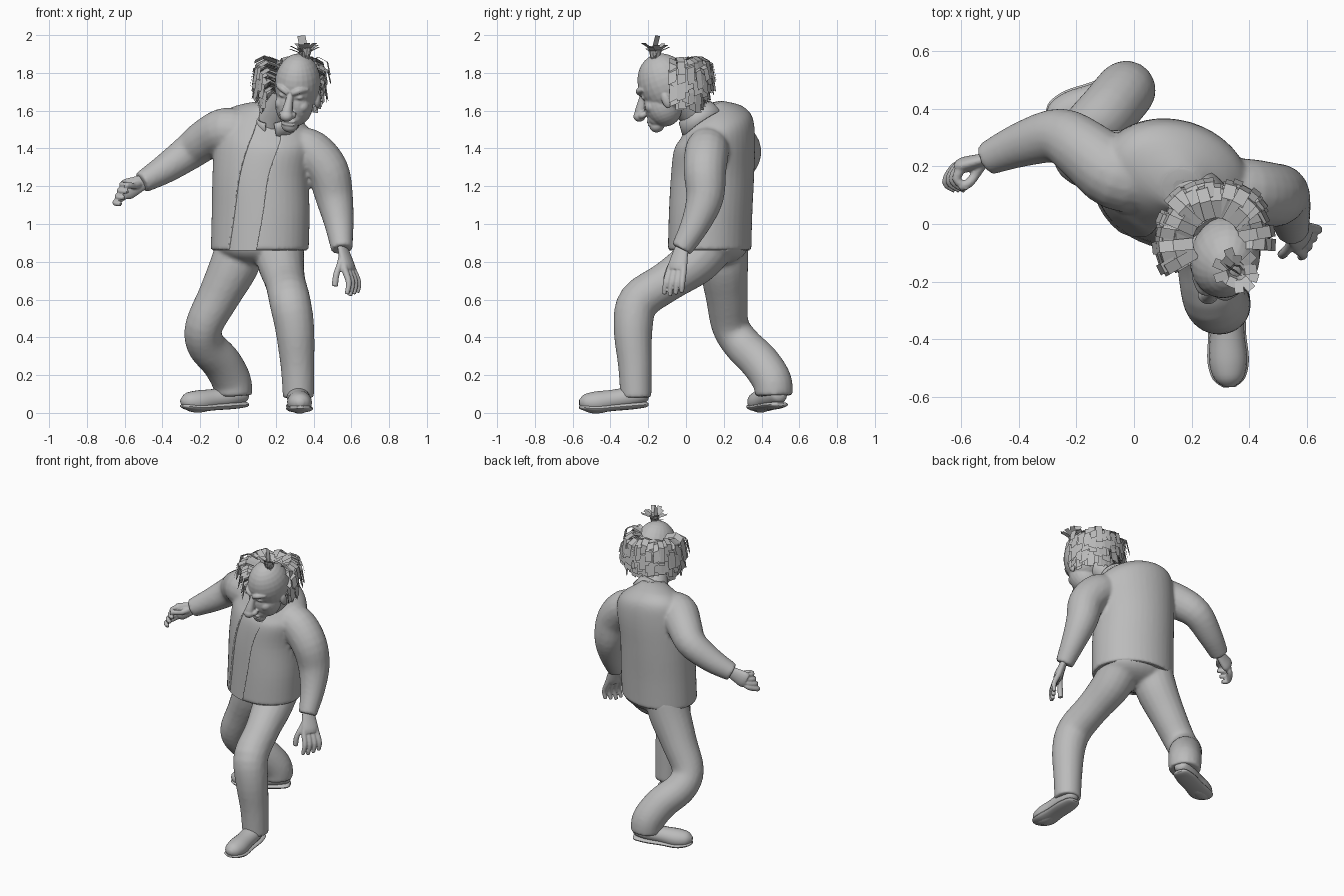
import bpy, bmesh, math, random
from mathutils import Vector, Matrix

random.seed(4)
if "Cube" in bpy.data.objects:
    bpy.data.objects.remove(bpy.data.objects["Cube"])

grey = bpy.data.materials.new("plain_grey")
grey.use_nodes = True
grey.diffuse_color = (0.5, 0.5, 0.5, 1)
grey.node_tree.nodes["Principled BSDF"].inputs["Base Color"].default_value = (0.5, 0.5, 0.5, 1)


def finish(name, bm, voxel=0, smooth=4, angle=45):
    """Turn a bmesh into a shaded object; voxel > 0 melts its parts together."""
    bmesh.ops.recalc_face_normals(bm, faces=bm.faces)
    mesh = bpy.data.meshes.new(name)
    bm.to_mesh(mesh)
    bm.free()
    obj = bpy.data.objects.new(name, mesh)
    bpy.context.scene.collection.objects.link(obj)
    mesh.materials.append(grey)
    bpy.ops.object.select_all(action='DESELECT')
    obj.select_set(True)
    bpy.context.view_layer.objects.active = obj
    bpy.ops.object.shade_smooth_by_angle(angle=math.radians(angle))
    if voxel:
        m = obj.modifiers.new("blend", 'REMESH')
        m.mode, m.voxel_size, m.use_smooth_shade = 'VOXEL', voxel, True
        s = obj.modifiers.new("soften", 'SMOOTH')
        s.factor, s.iterations = 0.5, smooth
    return obj


def spline(pts, n=4):
    """Smooth curve through tuples of any length."""
    out = []
    for i in range(len(pts) - 1):
        a, b, c, d = (pts[max(i - 1, 0)], pts[i], pts[i + 1], pts[min(i + 2, len(pts) - 1)])
        for k in range(n):
            t = k / n
            out.append([q + t / 2 * (r - p + t * (2 * p - 5 * q + 4 * r - s + t * (3 * (q - r) + s - p)))
                        for p, q, r, s in zip(a, b, c, d)])
    return out + [list(pts[-1])]


def loft(bm, rings, closed=True):
    rows = [[bm.verts.new(p) for p in ring] for ring in rings]
    n = len(rows[0])
    for a, b in zip(rows, rows[1:]):
        for i in range(n if closed else n - 1):
            j = (i + 1) % n
            bm.faces.new((a[i], a[j], b[j], b[i]))
    if closed:
        bm.faces.new(rows[0])
        bm.faces.new(rows[-1])


def tube(bm, pts, ref=(0, 1, 0.01), flat=1.0, sides=18):
    """Tube through (x, y, z, radius) points, flattened across ref."""
    path = spline(pts)
    rings = []
    for i, p in enumerate(path):
        c, r = Vector(p[:3]), p[3]
        t = (Vector(path[min(i + 1, len(path) - 1)][:3]) - Vector(path[max(i - 1, 0)][:3])).normalized()
        u = Vector(ref)
        u = (u - t * u.dot(t)).normalized()
        v = t.cross(u) * flat
        rings.append([c + r * (u * math.cos(a) + v * math.sin(a))
                      for a in (math.tau * k / sides for k in range(sides))])
    loft(bm, rings)


def blob(bm, centre, radii):
    bmesh.ops.create_uvsphere(bm, u_segments=24, v_segments=16, radius=1,
                              matrix=Matrix.Translation(centre) @ Matrix.Diagonal((*radii, 1)))


# Torso sections: centre x, centre y, height, half width, half depth, shoulder slope
torso = spline([(.115, .125, .86, .262, .216, 0), (.12, .13, 1.05, .262, .216, 0),
                (.12, .14, 1.25, .258, .216, 0), (.138, .15, 1.42, .266, .21, .08),
                (.145, .16, 1.51, .25, .185, .18), (.145, .155, 1.57, .2, .145, .2),
                (.15, .14, 1.61, .12, .1, .2), (.165, .12, 1.63, .07, .07, .2)])
side_dir, front_dir = Vector((.956, -.29, 0)), Vector((-.29, -.956, 0))


def torso_point(s, a, scale=1.0):
    w, d = s[3] * scale * math.sin(a), s[4] * scale * math.cos(a)
    return Vector(s[:3]) + side_dir * w + front_dir * d - Vector((0, 0, s[5] * (w + 1.2 * d)))


def torso_rings(scale):
    return [[torso_point(s, math.tau * k / 40, scale) for k in range(40)] for s in torso]


# Shirt
bm = bmesh.new()
loft(bm, torso_rings(.965))
finish("shirt", bm)

# Jacket: body and sleeves melted into one
bm = bmesh.new()
loft(bm, torso_rings(1.005))
tube(bm, [(.05, .16, 1.47, .12), (-.06, .17, 1.495, .122), (-.165, .25, 1.45, .11),
          (-.26, .305, 1.38, .096), (-.39, .275, 1.29, .078), (-.51, .225, 1.22, .058)], ref=(.3, 1, .2))
tube(bm, [(.3, .12, 1.41, .11), (.39, .11, 1.38, .117), (.475, .1, 1.28, .113),
          (.51, .1, 1.14, .1), (.535, .05, 1.0, .078), (.55, -.025, .865, .057)], ref=(.3, 1, .2))
jacket = finish("jacket", bm, .011, 5)

# Front opening, cut down to the shirt and drifting sideways with height
bm = bmesh.new()
rings = []
for s in [[*torso[0][:2], .8, *torso[0][3:]]] + torso:
    mid, gap = math.radians(-8 + 35 * (s[2] - .865)), math.radians(18)
    arc = [mid - gap + 2 * gap * k / 8 for k in range(9)]
    rings.append([torso_point(s, a, .95) for a in arc] + [torso_point(s, a, 1.15) for a in reversed(arc)])
loft(bm, rings)
cutter = finish("opening_cutter", bm)
cutter.hide_render = True
cutter.hide_viewport = True
cut = jacket.modifiers.new("opening", 'BOOLEAN')
cut.operation, cut.solver, cut.object = 'DIFFERENCE', 'EXACT', cutter

# Trousers: pelvis and both legs melted into one
bm = bmesh.new()
blob(bm, (.12, .15, .89), (.235, .18, .11))
tube(bm, [(.22, .14, .9, .13), (.225, .05, .8, .125), (.25, -.1, .695, .108), (.275, -.25, .59, .11),
          (.3, -.28, .45, .104), (.315, -.27, .25, .09), (.32, -.265, .08, .083)], ref=(1, 0, 0))
tube(bm, [(.02, .2, .9, .13), (-.02, .2, .78, .13), (-.1, .215, .62, .112), (-.18, .235, .46, .1),
          (-.17, .3, .36, .102), (-.09, .39, .27, .105), (-.035, .455, .17, .105), (-.025, .465, .09, .1)],
     ref=(1, 0, 0))
finish("trousers", bm, .012, 5)


# Shoes with a thin sole
def shoe(name, heel, toe):
    heel, toe = Vector(heel), Vector(toe)
    across = (toe - heel).cross(Vector((0, 0, 1)))
    for part, lift, grow, flat in (("upper", .036, 0, .9), ("sole", 0, .006, .3)):
        pts = []
        for t, r in ((0, .02), (.05, .045), (.25, .06), (.5, .06), (.75, .066), (.92, .05), (1, .016)):
            high = lift * (1.5 - .8 * t) + .06 * max(t - .75, 0)
            pts.append((*(heel.lerp(toe, t) + Vector((0, 0, high))), r + grow))
        bm = bmesh.new()
        tube(bm, pts, ref=across, flat=flat)
        finish(name + "_" + part, bm)


shoe("left_shoe", (.315, -.2, .045), (.33, -.565, .015))
shoe("right_shoe", (.05, .5, .045), (-.3, .36, .022))


# Hands: flat palm, four curled fingers and a thumb
def hand(name, wrist, knuckle, middle, tip, across, thumb):
    w, k, m, t, a = (Vector(v) for v in (wrist, knuckle, middle, tip, across))
    bm = bmesh.new()
    tube(bm, [(*w, .038), (*w.lerp(k, .4), .048), (*w.lerp(k, .8), .056), (*k, .048)], ref=a, flat=.5)
    for i in (-1.5, -.5, .5, 1.5):
        short = .12 * abs(i - .5)
        tube(bm, [(*(w.lerp(k, .75) + a * i * .025), .018), (*(k + a * i * .029), .018),
                  (*(m + a * i * .034), .016), (*(t.lerp(m, short) + a * i * .036), .012)], ref=a, sides=10)
    tube(bm, [(*w.lerp(k, .25), .024)] + [(*p, .017) for p in thumb], ref=a, sides=10)
    finish(name, bm, .005, 2)


hand("left_hand", (.55, -.02, .89), (.588, -.05, .755), (.612, -.063, .69), (.602, -.07, .62),
     (-.5, -.85, 0), [(.54, -.075, .79), (.52, -.1, .73), (.513, -.105, .67)])
hand("right_hand", (-.495, .23, 1.225), (-.605, .2, 1.175), (-.632, .15, 1.16), (-.59, .115, 1.155),
     (.35, .1, .93), [(-.55, .17, 1.2), (-.575, .14, 1.205), (-.605, .13, 1.2)])

# Neck and collar
bm = bmesh.new()
tube(bm, [(.165, .12, 1.48, .1), (.2, .06, 1.57, .088), (.27, -.04, 1.68, .08)])
finish("neck", bm)
bm = bmesh.new()
centre, tilt = Vector((.195, .065, 1.565)), Matrix.Rotation(math.radians(36), 3, 'X')
turn = Matrix.Rotation(math.radians(-17), 3, 'Z')
loft(bm, [[centre + turn @ tilt @ Vector((r * math.sin(a), -r * math.cos(a), h))
           for a in (math.radians(14 + 332 * k / 30) for k in range(31))]
          for r, h in ((.125, -.05), (.108, 0), (.098, .03))], closed=False)
collar = finish("shirt_collar", bm)
solid = collar.modifiers.new("cloth", 'SOLIDIFY')
solid.thickness, solid.offset = .01, 0

# Head, modelled upright, then turned and bowed
bm = bmesh.new()
blob(bm, (0, 0, .015), (.12, .14, .162))
blob(bm, (0, -.05, -.09), (.1, .1, .115))
blob(bm, (0, -.105, -.135), (.062, .05, .055))
blob(bm, (0, -.122, -.18), (.044, .04, .036))
tube(bm, [(0, -.115, .015, .016), (0, -.15, -.03, .02), (0, -.178, -.075, .028), (0, -.19, -.1, .03)],
     ref=(1, 0, 0))
blob(bm, (0, -.192, -.1), (.036, .033, .03))
for lip in (-.143, -.161):
    blob(bm, (0, -.148, lip), (.042, .018, .008))
for s in (-1, 1):
    blob(bm, (s * .028, -.168, -.1), (.019, .024, .018))
    tube(bm, [(s * .012, -.14, .008, .013), (s * .045, -.132, .026, .017), (s * .085, -.092, .026, .01)],
         ref=(0, 0, 1), sides=12)
    blob(bm, (s * .043, -.113, -.014), (.025, .02, .014))
    blob(bm, (s * .055, -.09, -.075), (.038, .04, .036))
    blob(bm, (s * .112, .01, -.07), (.016, .024, .042))
pose = (Matrix.Translation((.315, -.11, 1.73)) @ Matrix.Rotation(math.radians(-15), 4, 'Z')
        @ Matrix.Rotation(math.radians(8), 4, 'Y') @ Matrix.Rotation(math.radians(20), 4, 'X'))
bmesh.ops.transform(bm, matrix=pose, verts=bm.verts)
finish("head", bm, .005, 3)


# Hair made of flat ribbons
def ribbon(bm, pts, across, width):
    a = Vector(across).normalized() * width / 2
    loft(bm, [[p - a, p + a] for p in pts], closed=False)


bm = bmesh.new()
crown = Vector((.285, -.06, 0))
rows = 6
for row in range(rows):
    f = row / (rows - 1)
    for k in range(22):
        ang = math.radians(-2 + 210 * (k + random.uniform(-.3, .3)) / 21)
        out = Vector((math.cos(ang), math.sin(ang), 0))
        reach = (.22 - .05 * f * f) * random.uniform(.88, 1.05) * (.92 if ang < .6 else 1)
        z = 1.84 - .16 * f + random.uniform(-.015, .015)
        pts = [crown + out * r + Vector((0, 0, z + h)) for r, h in
               ((.08, .01), (reach * .7, .035), (reach * .93, .01), (reach, -.05 - .04 * random.random()))]
        lean = Vector((-out.y, out.x, random.uniform(-.5, .5)))
        ribbon(bm, pts, lean, random.uniform(.035, .055))
finish("hair_ring", bm, angle=30)

# Tuft on the crown: a fan of ribbons around one upright lock
bm = bmesh.new()
root = Vector((.355, -.165, 1.865))
for k in range(13):
    ang = math.tau * k / 13 + random.uniform(-.2, .2)
    out = Vector((math.cos(ang), math.sin(ang), 0))
    reach, rise = random.uniform(.045, .09), random.uniform(.06, .095)
    ribbon(bm, [root + out * .012, root + out * reach * .4 + Vector((0, 0, rise * .7)),
                root + out * reach + Vector((0, 0, rise))], (-out.y, out.x, 0), .032)
ribbon(bm, [root, root + Vector((-.008, 0, .07)), root + Vector((-.02, .015, .132))], (1, -.6, .1), .05)
finish("hair_tuft", bm, angle=30)
